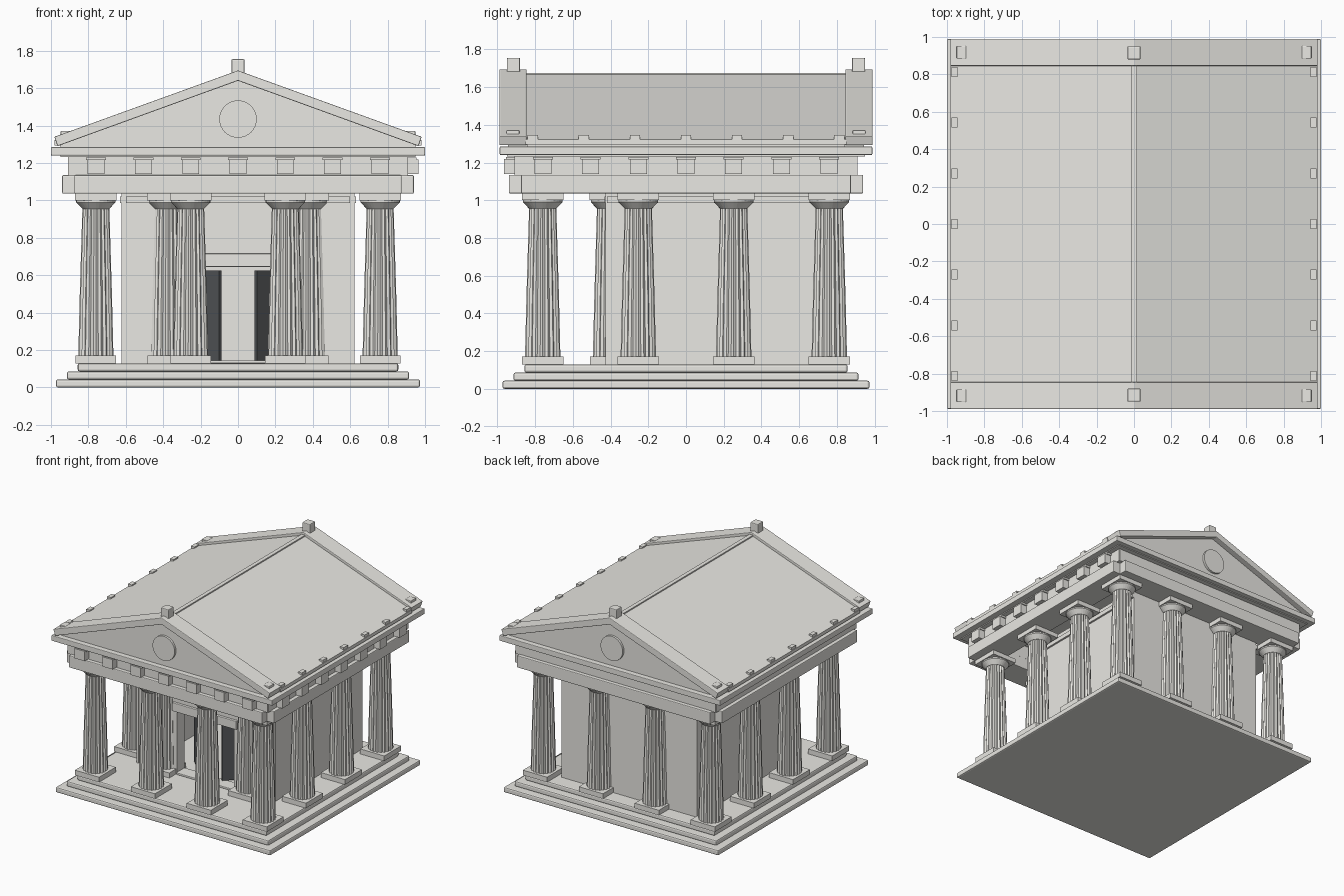
import bpy, bmesh
from math import sin, cos, pi, atan2, hypot

if "Cube" in bpy.data.objects:
    bpy.data.objects.remove(bpy.data.objects["Cube"])

stone = bpy.data.materials.new("pale_stone")
stone.diffuse_color = (0.82, 0.81, 0.77, 1)
stone.use_nodes = True
stone.node_tree.nodes["Principled BSDF"].inputs["Base Color"].default_value = stone.diffuse_color
dark = bpy.data.materials.new("dark_door")
dark.diffuse_color = (0.09, 0.095, 0.10, 1)
dark.use_nodes = True
dark.node_tree.nodes["Principled BSDF"].inputs["Base Color"].default_value = dark.diffuse_color

def finish(bm, name, bevel=0, mat=stone):
    bmesh.ops.recalc_face_normals(bm, faces=bm.faces)
    me = bpy.data.meshes.new(name)
    bm.to_mesh(me)
    bm.free()
    me.materials.append(mat)
    ob = bpy.data.objects.new(name, me)
    bpy.context.collection.objects.link(ob)
    if bevel:
        m = ob.modifiers.new("Bevel", 'BEVEL')
        m.width, m.segments = bevel, 2
    return ob

def add_box(bm, x0, x1, y0, y1, z0, z1):
    vs = bmesh.ops.create_cube(bm, size=1)['verts']
    for v in vs:
        v.co = ((x0 + x1) / 2 + v.co.x * (x1 - x0),
                (y0 + y1) / 2 + v.co.y * (y1 - y0),
                (z0 + z1) / 2 + v.co.z * (z1 - z0))

def boxes(name, items, bevel=0, mat=stone):
    bm = bmesh.new()
    for b in items:
        add_box(bm, *b)
    return finish(bm, name, bevel, mat)

def centred(x, y, hx, hy, z0, z1):
    return (x - hx, x + hx, y - hy, y + hy, z0, z1)

def beams(out, inn, end, z0, z1):
    """Four beams crossing at the corners; each stops at +-end along its length."""
    return [b for s in (-1, 1) for b in (
        centred(0, s * (out + inn) / 2, end, (out - inn) / 2, z0, z1),
        centred(s * (out + inn) / 2, 0, (out - inn) / 2, end, z0, z1))]

def prism(name, profile, y0, y1, bevel=0):
    bm = bmesh.new()
    f = bm.faces.new([bm.verts.new((x, y0, z)) for x, z in profile])
    ext = bmesh.ops.extrude_face_region(bm, geom=[f])['geom']
    for v in ext:
        if isinstance(v, bmesh.types.BMVert):
            v.co.y = y1
    return finish(bm, name, bevel)

# stepped platform
for i, h in enumerate((0.973, 0.915, 0.857)):
    boxes(f"step_{i + 1}", [centred(0, 0, h, h, 0.043 * i, 0.043 * (i + 1))], 0.01)

# fluted column: plinth, shaft, flared capital, square abacus
def loft(bm, rings, n):
    loops = [[bm.verts.new((r * (1 - d * (k % 2)) * cos(2 * pi * k / n),
                            r * (1 - d * (k % 2)) * sin(2 * pi * k / n), z))
              for k in range(n)] for r, z, d in rings]
    for a, b in zip(loops, loops[1:]):
        for k in range(n):
            bm.faces.new((a[k], a[(k + 1) % n], b[(k + 1) % n], b[k]))
    bm.faces.new(loops[0])
    bm.faces.new(loops[-1])

bm = bmesh.new()
add_box(bm, *centred(0, 0, 0.109, 0.109, 0.129, 0.17))
loft(bm, [(0.094, 0.17, 0.1), (0.086, 0.5, 0.1), (0.072, 0.96, 0.1)], 40)
loft(bm, [(0.072, 0.955, 0), (0.105, 0.99, 0), (0.105, 1.0, 0)], 32)
add_box(bm, *centred(0, 0, 0.111, 0.111, 1.0, 1.036))
first = finish(bm, "column_1")

g = (-0.76, -0.253, 0.253, 0.76)
spots = [(x, y) for x in g for y in g if max(abs(x), abs(y)) > 0.7]
spots += [(-0.375, -0.40), (0.375, -0.40)]
first.location = (*spots[0], 0)
for i, (x, y) in enumerate(spots[1:]):
    c = first.copy()
    c.name = f"column_{i + 2}"
    c.location = (x, y, 0)
    bpy.context.collection.objects.link(c)

# inner chamber with a wide doorway
W, B, F, D = 0.615, 0.735, -0.42, 0.26
boxes("chamber_walls", [
    (-W, -W + 0.07, F, B, 0.129, 1.036), (W - 0.07, W, F, B, 0.129, 1.036),
    (-W, W, B - 0.07, B, 0.129, 1.036),
    (-W, -D, F, F + 0.1, 0.129, 1.036), (D, W, F, F + 0.1, 0.129, 1.036),
    (-D, D, F, F + 0.1, 0.65, 1.036)])
boxes("wall_corner_pilasters", [centred(s * 0.612, F + 0.006, 0.01, 0.012, 0.129, 1.036) for s in (-1, 1)])
boxes("wall_top_moulding", [(s * 0.61 - 0.02, s * 0.61 + 0.02, F, B, 0.985, 1.02) for s in (-1, 1)]
      + [(-0.6, 0.6, F - 0.012, F + 0.01, 0.985, 1.02)])
boxes("chamber_ceiling", [(-W, W, F, B, 1.036, 1.06)])

# door frame and open leaves
boxes("door_frame", [(-0.29, 0.29, F - 0.02, F + 0.03, 0.645, 0.715),
                     (-D, D, F - 0.01, F + 0.1, 0.129, 0.145)], 0.004)
fx, fy, hx, hy = 0.095, -0.345, 0.26, -0.18      # free edge and hinge of the right leaf
for s, n in ((-1, "left"), (1, "right")):
    half = hypot(hx - fx, hy - fy) / 2
    d = boxes(f"door_{n}", [centred(0, 0, half, 0.01, 0.145, 0.625)], 0, dark)
    d.location = (s * (fx + hx) / 2, (fy + hy) / 2, 0)
    d.rotation_euler.z = s * atan2(hy - fy, hx - fx)

# entablature: notched corners, triglyphs on the front and right only
boxes("architrave", beams(0.94, 0.72, 0.875, 1.036, 1.135), 0.006)
boxes("frieze", beams(0.91, 0.72, 0.905, 1.13, 1.24))
boxes("frieze_band", beams(0.95, 0.74, 0.95, 1.233, 1.244))
t = [0.253 * i for i in range(-3, 4)]
boxes("triglyphs", [centred(x, -0.93, 0.045, 0.035, 1.14, 1.22) for x in t]
      + [centred(0.93, y, 0.035, 0.045, 1.14, 1.22) for y in t])
boxes("triglyph_caps", [centred(x, -0.925, 0.053, 0.03, 1.215, 1.23) for x in t]
      + [centred(0.925, y, 0.03, 0.053, 1.215, 1.23) for y in t])
boxes("cornice", [centred(0, 0, 1.0, 0.988, 1.24, 1.285)], 0.005)

# roof, gables and sloping cornices
prism("roof", [(-0.98, 1.295), (0.98, 1.295), (0.98, 1.322), (0, 1.672), (-0.98, 1.322)], -0.85, 0.85)
boxes("roof_base", [centred(0, 0, 0.93, 0.85, 1.28, 1.3)])
boxes("ridge_cap", [centred(0, 0, 0.016, 0.85, 1.65, 1.676)])
for s, n in ((-1, "front"), (1, "back")):
    prism(f"{n}_gable", [(-0.95, 1.28), (0.95, 1.28), (0.95, 1.30), (0, 1.645), (-0.95, 1.30)],
          s * 0.84, s * 0.945)
    prism(f"{n}_sloping_cornice",
          [(-0.965, 1.29), (0, 1.64), (0.965, 1.29), (0.982, 1.34), (0, 1.695), (-0.982, 1.34)],
          s * 0.845, s * 0.99, 0.005)
    bm = bmesh.new()
    bmesh.ops.create_cone(bm, cap_ends=True, segments=32, radius1=0.1, radius2=0.1, depth=0.03)
    disc = finish(bm, f"{n}_gable_disc")
    disc.location = (0, s * 0.948, 1.435)
    disc.rotation_euler.x = pi / 2

# roof ornaments
boxes("ridge_ornaments", [centred(0, s * 0.915, 0.035, 0.035, 1.66, 1.755) for s in (-1, 1)], 0.006)
boxes("corner_ornaments", [centred(a * 0.922, b * 0.918, 0.026, 0.034, 1.33, 1.372)
                           for a in (-1, 1) for b in (-1, 1)], 0.004)
boxes("eave_tiles", [centred(s * 0.96, 0.271 * i, 0.017, 0.027, 1.30, 1.345)
                     for s in (-1, 1) for i in range(-3, 4)])
